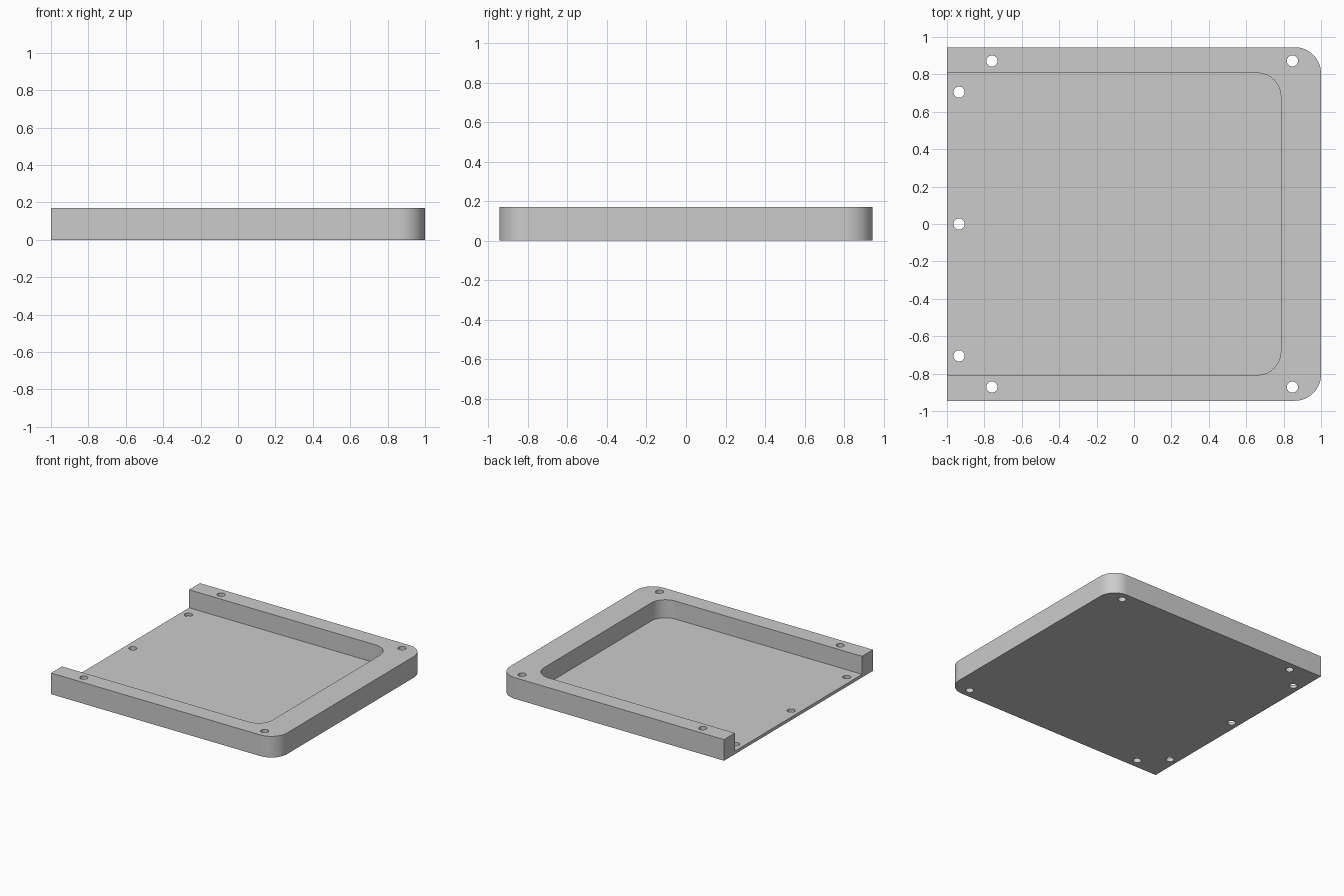
import bpy, bmesh
from math import sin, cos, pi, radians

cube = bpy.data.objects.get("Cube")
if cube:
    bpy.data.objects.remove(cube, do_unlink=True)

HEIGHT, FLOOR = 0.17, 0.025

grey = bpy.data.materials.new("light grey")
grey.use_nodes = True
colour = (0.6, 0.6, 0.6, 1)
grey.diffuse_color = colour
grey.node_tree.nodes["Principled BSDF"].inputs["Base Color"].default_value = colour


def prism(name, outline, z0, z1):
    """Extrude a closed outline upward from z0 to z1."""
    bm = bmesh.new()
    face = bm.faces.new([bm.verts.new((x, y, z0)) for x, y in outline])
    top = bmesh.ops.extrude_face_region(bm, geom=[face])["geom"]
    verts = [v for v in top if isinstance(v, bmesh.types.BMVert)]
    bmesh.ops.translate(bm, verts=verts, vec=(0, 0, z1 - z0))
    bmesh.ops.recalc_face_normals(bm, faces=bm.faces)
    mesh = bpy.data.meshes.new(name)
    bm.to_mesh(mesh)
    bm.free()
    mesh.materials.append(grey)
    obj = bpy.data.objects.new(name, mesh)
    bpy.context.collection.objects.link(obj)
    return obj


def arc(cx, cy, r, start, end, steps):
    angles = [start + (end - start) * i / steps for i in range(steps + 1)]
    return [(cx + r * cos(a), cy + r * sin(a)) for a in angles]


def rounded_end(x0, x1, half, r):
    """Rectangle with its two +x corners rounded."""
    return ([(x0, -half)]
            + arc(x1 - r, r - half, r, -pi / 2, 0, 16)
            + arc(x1 - r, half - r, r, 0, pi / 2, 16)
            + [(x0, half)])


# Tray body, with a recess open at one end
tray = prism("tray", rounded_end(-1, 1, 0.945, 0.14), 0, HEIGHT)
cutters = [prism("recess_cutter", rounded_end(-1.2, 0.785, 0.807, 0.125),
                 FLOOR, HEIGHT + 0.1)]

# Screw holes through the rim and along the open edge of the floor
holes = [(x, side * 0.872) for x in (-0.76, 0.847) for side in (-1, 1)]
holes += [(-0.935, y) for y in (-0.705, 0, 0.705)]
for x, y in holes:
    ring = arc(x, y, 0.03, 0, 2 * pi, 24)[:-1]
    cutters.append(prism("hole_cutter", ring, -0.1, HEIGHT + 0.1))

bpy.ops.object.select_all(action="DESELECT")
tray.select_set(True)
bpy.context.view_layer.objects.active = tray
for cutter in cutters:
    cutter.hide_render = True
    cut = tray.modifiers.new("cut", "BOOLEAN")
    cut.operation = "DIFFERENCE"
    cut.solver = "EXACT"
    cut.object = cutter
    bpy.ops.object.modifier_apply(modifier=cut.name)
    bpy.data.objects.remove(cutter, do_unlink=True)

bpy.ops.object.shade_smooth_by_angle(angle=radians(30))
